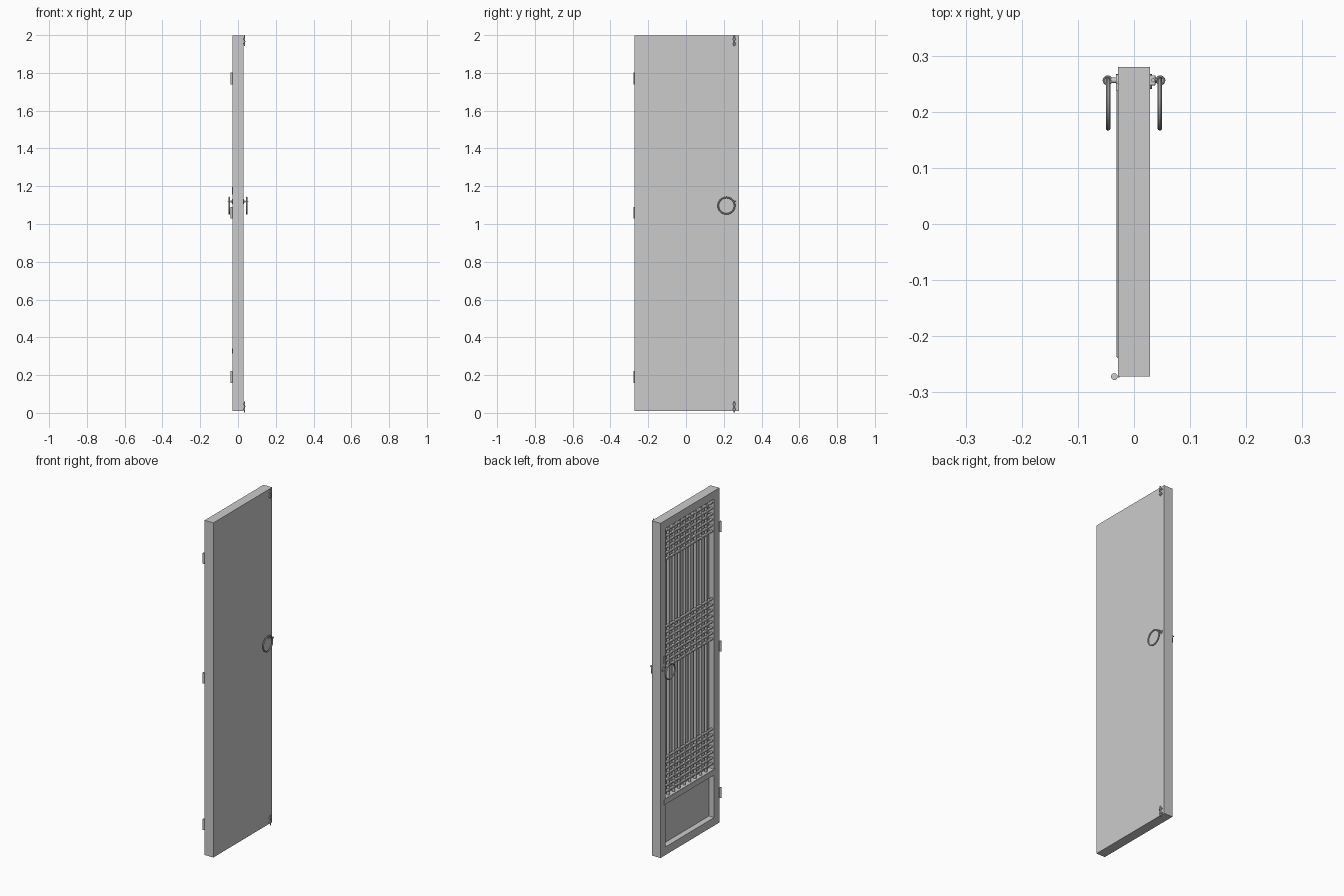
import bpy
from math import pi
from mathutils import Vector

cube = bpy.data.objects.get("Cube")
if cube:
    bpy.data.objects.remove(cube, do_unlink=True)

grey = bpy.data.materials.new("plain grey")
grey.use_nodes = True
COLOUR = (0.6, 0.6, 0.6, 1)
grey.diffuse_color = COLOUR
grey.node_tree.nodes["Principled BSDF"].inputs["Base Color"].default_value = COLOUR


def finish(name, smooth=False):
    ob = bpy.context.object
    ob.name = name
    ob.data.materials.append(grey)
    if smooth:
        bpy.ops.object.shade_smooth_by_angle()
    return ob


def box(name, low, high, bevel=0):
    low, high = Vector(low), Vector(high)
    bpy.ops.mesh.primitive_cube_add(size=1, location=(low + high) / 2)
    bpy.context.object.scale = high - low
    bpy.ops.object.transform_apply(location=False, rotation=False, scale=True)
    ob = finish(name)
    if bevel:
        mod = ob.modifiers.new("rounding", "BEVEL")
        mod.width, mod.segments = bevel, 2
    return ob


def rod(name, start, end, radius, sides=12):
    start, end = Vector(start), Vector(end)
    axis = end - start
    bpy.ops.mesh.primitive_cylinder_add(
        vertices=sides, radius=radius, depth=axis.length, location=(start + end) / 2,
        rotation=axis.to_track_quat("Z", "Y").to_euler())
    return finish(name, True)


def ring(name, centre, radius, thickness, rotation):
    bpy.ops.mesh.primitive_torus_add(
        major_radius=radius, minor_radius=thickness, major_segments=32,
        minor_segments=10, location=centre, rotation=rotation)
    return finish(name, True)


FACE = 0.0285                      # half the door thickness
HINGE_EDGE, LATCH_EDGE = -0.272, 0.28
BOTTOM, TOP = 0.01, 1.997
BORDER = 0.048                     # width of stiles and rails
inner_low, inner_high = HINGE_EDGE + BORDER, LATCH_EDGE - BORDER

# Frame
box("hinge_stile", (-FACE, HINGE_EDGE, BOTTOM), (FACE, inner_low, TOP))
box("latch_stile", (-FACE, inner_high, BOTTOM), (FACE, LATCH_EDGE, TOP))
box("top_rail", (-FACE, inner_low, TOP - BORDER), (FACE, inner_high, TOP))
box("bottom_rail", (-FACE, inner_low, BOTTOM), (FACE, inner_high, BOTTOM + BORDER))
box("middle_rail", (-FACE, inner_low, 0.31), (FACE, inner_high, 0.345))
box("rail_moulding", (-0.031, inner_low - 0.015, 0.312),
    (-0.02, inner_high + 0.015, 0.343), 0.003)

# Flush backing panel
box("back_panel", (0.006, inner_low, BOTTOM + BORDER), (FACE, inner_high, TOP - BORDER))

# Lattice of upright and level rods
BARS = 8
for i in range(BARS):
    y = inner_low + (inner_high - inner_low) * (i + 1) / (BARS + 1)
    rod("lattice_upright", (-0.009, y, 0.345), (-0.009, y, TOP - BORDER), 0.008)
for first, count in ((1.755, 6), (1.115, 8), (0.375, 7)):
    for i in range(count):
        z = first + i * 0.034
        rod("lattice_crossbar", (-0.012, inner_low, z), (-0.012, inner_high, z), 0.008)

# Hinge barrels
for z in (0.19, 1.06, 1.77):
    rod("hinge_barrel", (-0.035, HINGE_EDGE, z - 0.031), (-0.035, HINGE_EDGE, z + 0.031), 0.006, 16)
    box("hinge_leaf", (-0.034, HINGE_EDGE - 0.002, z - 0.03), (-0.026, HINGE_EDGE + 0.001, z + 0.03))

# Pull rings on both faces
for side in (-1, 1):
    x = side * 0.046
    ring("pull_ring", (x, 0.214, 1.097), 0.0435, 0.004, (0, pi / 2, 0))
    rod("ring_plate", (side * 0.027, 0.254, 1.12), (side * 0.032, 0.254, 1.12), 0.013, 16)
    rod("ring_stem", (side * 0.03, 0.256, 1.12), (side * 0.041, 0.256, 1.12), 0.005)
    ring("ring_eye", (side * 0.047, 0.256, 1.12), 0.0065, 0.0023, (0, 0, 0))

# Small keeper plate on the lattice face
box("keeper_plate", (-0.032, 0.238, 1.155), (-FACE, 0.25, 1.195))

# Sliding bolts at the top and bottom of the plain face
for z, way in ((TOP, 1), (BOTTOM - 0.008, -1)):
    rod("bolt_rod", (0.034, 0.256, z), (0.034, 0.256, z - way * 0.058), 0.0035)
    for offset in (0.018, 0.044):
        c = z - way * offset
        box("bolt_bracket", (0.028, 0.247, c - 0.004), (0.038, 0.265, c + 0.004), 0.001)
    rod("bolt_knob", (0.034, 0.256, z - way * 0.031), (0.041, 0.256, z - way * 0.031), 0.003)
bpy.context.view_layer.update()
# Top bolt reaches the full height
bolt = bpy.data.objects["bolt_rod"]
bolt.location.z += 0.003
